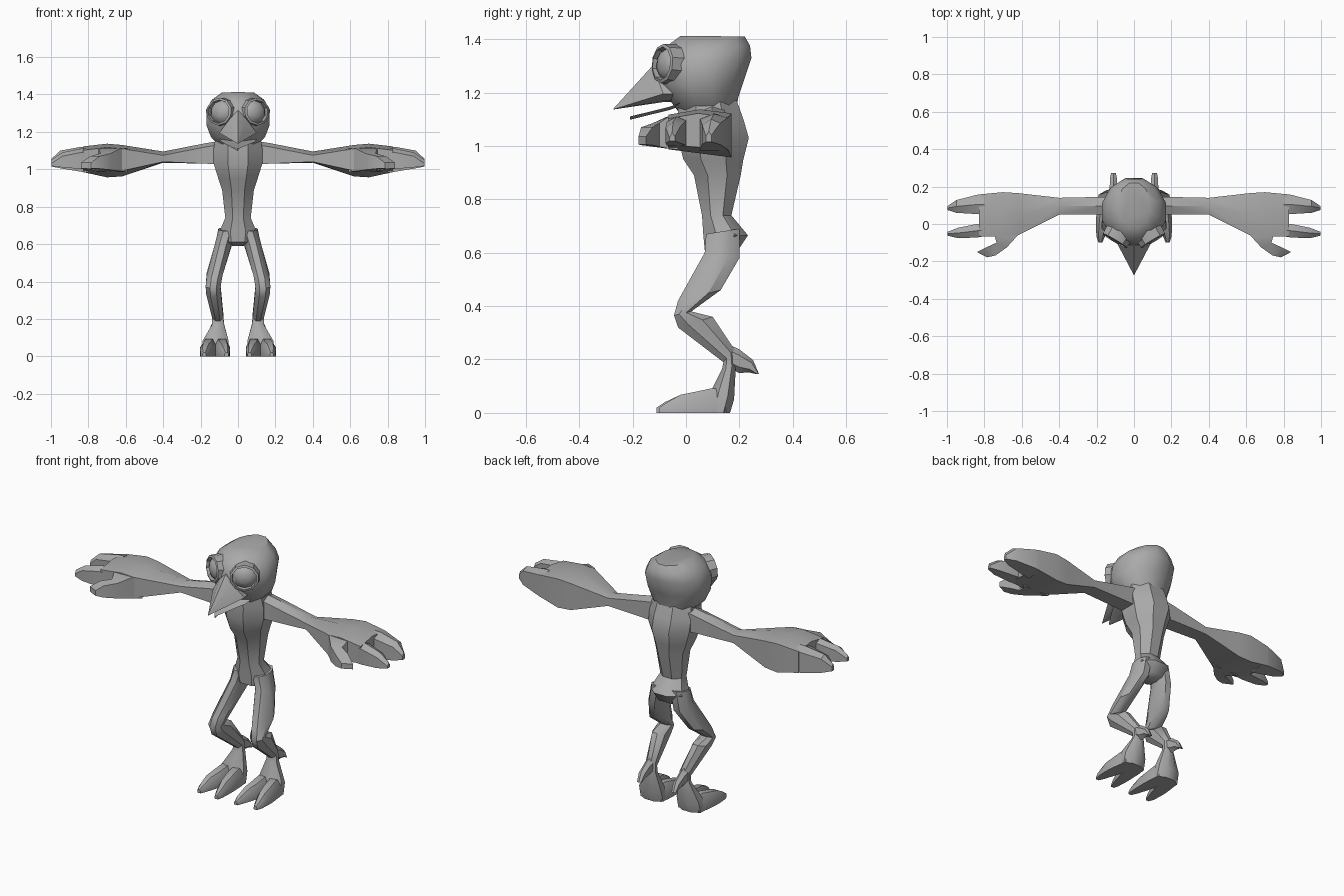
import bpy, bmesh, math
from mathutils import Vector

grey = bpy.data.materials.new("plain grey")
grey.diffuse_color = (0.4, 0.4, 0.4, 1)


def loft(name, rings, mirror=False, angle=35):
    """Skin a list of equal-length point rings and close both ends."""
    bm = bmesh.new()
    vs = [[bm.verts.new(p) for p in r] for r in rings]
    n = len(rings[0])
    for a, b in zip(vs, vs[1:]):
        for i in range(n):
            j = (i + 1) % n
            bm.faces.new((a[i], a[j], b[j], b[i]))
    bm.faces.new(vs[0][::-1])
    bm.faces.new(vs[-1])
    bmesh.ops.recalc_face_normals(bm, faces=bm.faces)
    me = bpy.data.meshes.new(name)
    bm.to_mesh(me)
    bm.free()
    ob = bpy.data.objects.new(name, me)
    bpy.context.collection.objects.link(ob)
    me.materials.append(grey)
    bpy.context.view_layer.objects.active = ob
    ob.select_set(True)
    bpy.ops.object.shade_smooth_by_angle(angle=math.radians(angle))
    ob.select_set(False)
    if mirror:
        ob.modifiers.new("mirror", 'MIRROR').use_mirror_merge = False
    return ob


def ring(f, b, xc, hw, n=8):
    """Rounded section between a front and a back point given as (y, z)."""
    k = math.cos(math.pi / n)
    pts = []
    for i in range(n):
        a = math.tau * (i + 0.5) / n
        s, t = math.cos(a) / k, 0.5 + 0.5 * math.sin(a) / k
        pts.append((xc + hw * s, f[0] + (b[0] - f[0]) * t, f[1] + (b[1] - f[1]) * t))
    return pts


def slab_x(x, y0, y1, z0, z1, tilt=0.0):
    """Section across the arm; tilt lifts the front lower edge."""
    m = (y0 + y1) / 2
    return [(x, y0, z0 + tilt), (x, y1, z0), (x, y1, z1 - 0.015),
            (x, m, z1), (x, y0, z1 - 0.02)]


def slab_y(y, x0, x1, z, bevel=0.25):
    """Section across a toe resting on the ground."""
    w = (x1 - x0) * bevel
    return [(x0, y, 0), (x1, y, 0), (x1, y, z * 0.6), (x1 - w, y, z),
            (x0 + w, y, z), (x0, y, z * 0.6)]


# Torso with narrow waist and hips
loft("torso", [ring((f, z + d), (b, z), 0, w) for z, f, b, w, d in (
    (0.59, 0.09, 0.16, 0.05, 0.01), (0.61, 0.07, 0.195, 0.085, 0), (0.665, 0.065, 0.232, 0.10, 0),
    (0.74, 0.06, 0.17, 0.068, 0), (0.89, 0.03, 0.205, 0.085, 0), (0.95, -0.01, 0.215, 0.105, 0),
    (1.03, -0.03, 0.235, 0.13, 0), (1.10, -0.03, 0.215, 0.132, 0), (1.17, -0.03, 0.19, 0.12, 0))])

# Head
loft("head", [ring((f, zf), (b, zb), 0, w, 12) for f, zf, b, zb, w in (
    (-0.03, 1.13, 0.19, 1.14, 0.11), (-0.06, 1.17, 0.195, 1.18, 0.145),
    (-0.10, 1.23, 0.215, 1.24, 0.168), (-0.112, 1.30, 0.245, 1.33, 0.17),
    (-0.085, 1.365, 0.24, 1.375, 0.14), (-0.02, 1.412, 0.22, 1.41, 0.085))], angle=40)

# Eyes: raised rim, groove and domed eyeball in one skin
nrm = Vector((0.51, -0.86, 0.08)).normalized()
side = Vector((0.86, 0.51, 0)).normalized()
up = nrm.cross(side) * -1
centre = Vector((0.098, -0.082, 1.308))
eye = []
for r, d in ((0.082, -0.05), (0.078, 0.008), (0.066, 0.012), (0.063, -0.012),
             (0.05, 0.004), (0.028, 0.013), (0.006, 0.016)):
    eye.append([centre + nrm * d + side * r * math.cos(a) + up * r * 0.95 * math.sin(a)
                for a in (math.tau * (i + 0.5) / 10 for i in range(10))])
loft("eye", eye, mirror=True)

# Upper beak: bent base narrowing to a hooked point
base = [(0, -0.112, 1.315), (0.04, -0.115, 1.275), (0.10, -0.085, 1.195),
        (0.05, -0.08, 1.17), (0, -0.08, 1.165), (-0.05, -0.08, 1.17),
        (-0.10, -0.085, 1.195), (-0.04, -0.115, 1.275)]
tip = Vector((0, -0.275, 1.136))
loft("upper_beak", [[(x * 0.9, y + 0.08, z) for x, y, z in base], base,
                    [tip.lerp(Vector(p), 0.02) for p in base]], angle=25)

# Lower beak: thin pointed plate
loft("lower_beak", [[(-w, y, z + 0.012), (0, y, z), (w, y, z + 0.012), (0, y, z + 0.012)]
                    for w, y, z in ((0.10, -0.02, 1.15), (0.09, -0.06, 1.135),
                                    (0.004, -0.21, 1.098))], angle=25)

# Arm and palm
loft("arm", [slab_x(*s) for s in (
    (0.08, 0.05, 0.145, 1.025, 1.155, 0), (0.17, 0.05, 0.145, 1.03, 1.14, 0),
    (0.40, 0.05, 0.14, 1.035, 1.095, 0.005), (0.62, -0.06, 0.165, 0.962, 1.13, 0.03),
    (0.70, -0.065, 0.17, 0.957, 1.137, 0.03), (0.83, -0.068, 0.158, 0.985, 1.122, 0.02))],
    mirror=True)

# Two long fingers and a thumb
loft("back_finger", [slab_x(*s) for s in (
    (0.80, 0.05, 0.16, 0.982, 1.122), (0.84, 0.053, 0.156, 0.987, 1.12),
    (0.95, 0.06, 0.128, 1.005, 1.10), (0.998, 0.075, 0.095, 1.015, 1.055))], mirror=True)
loft("front_finger", [slab_x(*s) for s in (
    (0.80, -0.066, 0.002, 1.0, 1.11), (0.84, -0.072, 0.0, 1.002, 1.11),
    (0.94, -0.076, -0.02, 1.01, 1.09), (0.998, -0.062, -0.042, 1.018, 1.05))], mirror=True)
loft("thumb", [[(x0, y0, z0), (x1, y1, z0), (x1, y1, z1), (x0, y0, z1)]
               for x0, y0, x1, y1, z0, z1 in (
    (0.59, -0.03, 0.77, -0.03, 0.985, 1.11), (0.63, -0.07, 0.745, -0.065, 0.99, 1.11),
    (0.68, -0.125, 0.735, -0.10, 0.997, 1.085), (0.74, -0.168, 0.79, -0.125, 1.003, 1.07),
    (0.785, -0.178, 0.84, -0.15, 1.005, 1.035))], mirror=True)

# Leg: thigh, knee, shin, ankle and heel
loft("leg", [ring(*s) for s in (
    ((0.075, 0.67), (0.20, 0.69), 0.06, 0.045), ((0.07, 0.60), (0.20, 0.58), 0.08, 0.045),
    ((-0.03, 0.42), (0.13, 0.46), 0.125, 0.042), ((-0.045, 0.365), (0.02, 0.38), 0.133, 0.04),
    ((-0.03, 0.32), (0.10, 0.36), 0.13, 0.04), ((0.14, 0.19), (0.18, 0.24), 0.108, 0.03),
    ((0.135, 0.165), (0.187, 0.18), 0.107, 0.032), ((0.10, 0.095), (0.18, 0.05), 0.12, 0.07),
    ((0.08, 0.0), (0.165, 0.0), 0.12, 0.072))], mirror=True)

# Rear spur
loft("spur", [ring(f, b, 0.11, w, 6) for f, b, w in (
    ((0.16, 0.25), (0.18, 0.165), 0.024), ((0.20, 0.232), (0.20, 0.155), 0.02),
    ((0.25, 0.195), (0.235, 0.155), 0.018), ((0.273, 0.145), (0.266, 0.145), 0.013))],
    mirror=True)

# Two splayed toes
loft("inner_toe", [slab_y(*s) for s in (
    (0.15, 0.055, 0.125, 0.08), (0.10, 0.045, 0.125, 0.093), (0.03, 0.042, 0.118, 0.078),
    (-0.02, 0.042, 0.105, 0.068), (-0.08, 0.045, 0.085, 0.04), (-0.11, 0.052, 0.072, 0.02))],
    mirror=True)
loft("outer_toe", [slab_y(*s) for s in (
    (0.15, 0.115, 0.185, 0.08), (0.10, 0.115, 0.195, 0.093), (0.03, 0.125, 0.203, 0.078),
    (-0.02, 0.14, 0.204, 0.068), (-0.07, 0.157, 0.20, 0.04), (-0.10, 0.17, 0.19, 0.02))],
    mirror=True)
